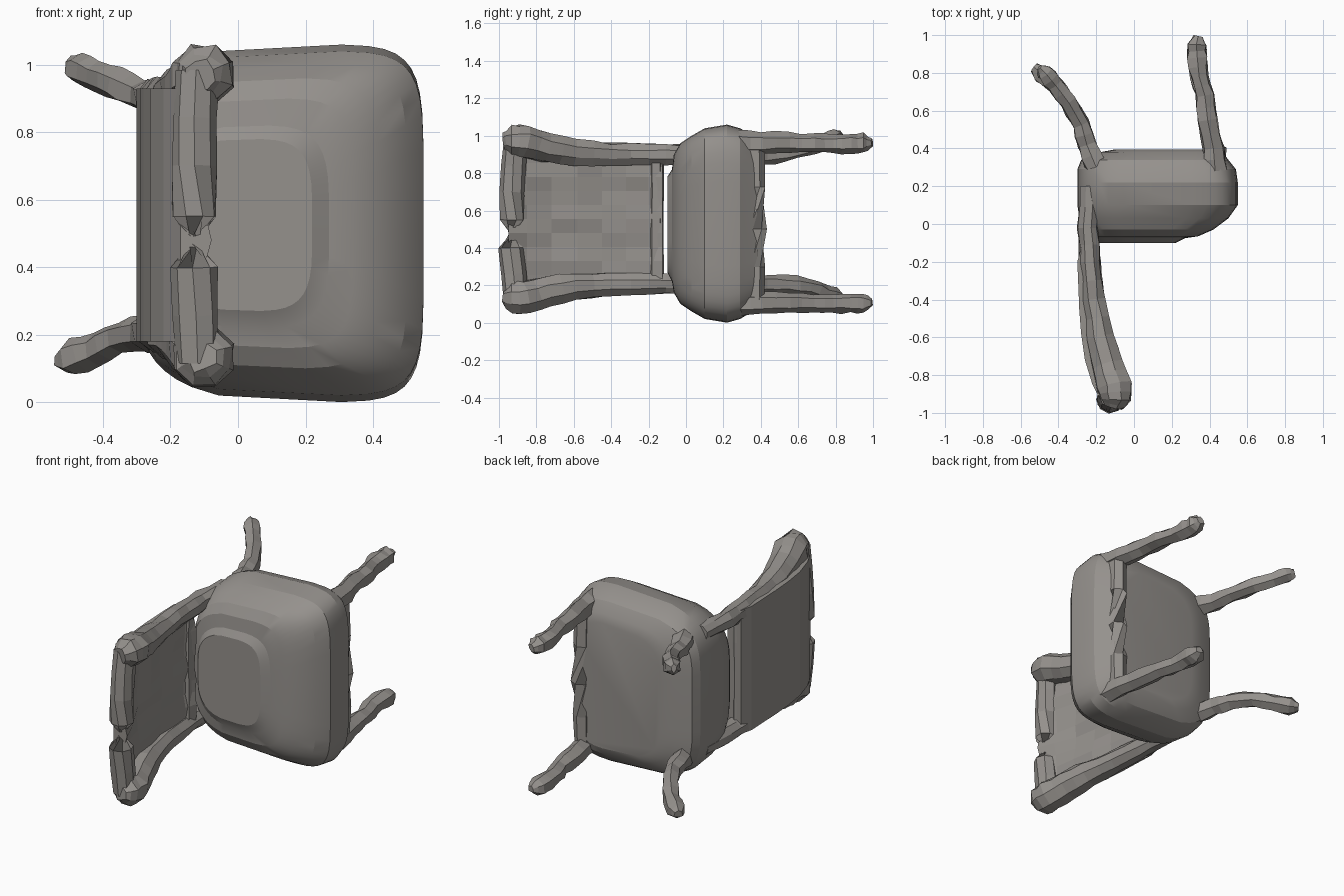
import bpy, bmesh, math, random
from mathutils import Vector

random.seed(4)
if "Cube" in bpy.data.objects:
    bpy.data.objects.remove(bpy.data.objects["Cube"])

COLOR = (0.30, 0.283, 0.265, 1)
stone = bpy.data.materials.new("warm grey")
stone.use_nodes = True
stone.diffuse_color = COLOR
stone.node_tree.nodes["Principled BSDF"].inputs["Base Color"].default_value = COLOR


def loft(name, rings, smooth=False):
    """Skin a list of equal point rings and cap both ends."""
    bm = bmesh.new()
    loops = [[bm.verts.new(p) for p in ring] for ring in rings]
    n = len(loops[0])
    for a, b in zip(loops, loops[1:]):
        for i in range(n):
            j = (i + 1) % n
            bm.faces.new((a[i], a[j], b[j], b[i]))
    bm.faces.new(loops[0])
    bm.faces.new(loops[-1])
    bmesh.ops.recalc_face_normals(bm, faces=bm.faces)
    mesh = bpy.data.meshes.new(name)
    bm.to_mesh(mesh)
    bm.free()
    mesh.materials.append(stone)
    obj = bpy.data.objects.new(name, mesh)
    bpy.context.collection.objects.link(obj)
    if smooth:
        bpy.ops.object.select_all(action='DESELECT')
        obj.select_set(True)
        bpy.context.view_layer.objects.active = obj
        bpy.ops.object.shade_smooth_by_angle(angle=math.radians(18))
    return obj


def tube(name, path, sides=6, rough=0.008):
    """Knobbly limb through points (x, y, z, radius)."""
    fine = []
    for a, b in zip(path, path[1:]):
        fine += [a, tuple((p + q) / 2 for p, q in zip(a, b))]
    fine.append(path[-1])
    pts = [Vector(p[:3]) for p in fine]
    rings = []
    for k, p in enumerate(pts):
        d = pts[min(k + 1, len(pts) - 1)] - pts[max(k - 1, 0)]
        q = d.to_track_quat('Z', 'Y')
        ring = []
        for i in range(sides):
            t = 2 * math.pi * (i + 0.5) / sides
            r = fine[k][3] + random.uniform(-rough, rough)
            ring.append(p + q @ Vector((r * math.cos(t), r * math.sin(t), 0)))
        rings.append(ring)
    return loft(name, rings)


def rounded(y, x0, x1, z0, z1, power, n=40):
    """Rounded rectangle at depth y, narrowing toward the backrest side."""
    ring = []
    for i in range(n):
        t = 2 * math.pi * (i + 0.5) / n
        c, s = math.cos(t), math.sin(t)
        u = math.copysign(abs(c) ** (2 / power), c)
        v = math.copysign(abs(s) ** (2 / power), s)
        v *= 1 - 0.2 * max(0, -u) ** 2
        ring.append(Vector(((x0 + x1) / 2 + u * (x1 - x0) / 2, y,
                            (z0 + z1) / 2 + v * (z1 - z0) / 2)))
    return ring


# Padded seat with a low raised cushion
seat = [(-0.10, -0.20, 0.22, 0.27, 0.78, 4), (-0.075, -0.22, 0.27, 0.22, 0.82, 4),
        (-0.065, -0.25, 0.34, 0.16, 0.90, 5), (-0.03, -0.27, 0.42, 0.10, 0.96, 5),
        (0.03, -0.29, 0.50, 0.06, 1.00, 6), (0.10, -0.30, 0.55, 0.02, 1.04, 6),
        (0.22, -0.30, 0.55, 0.00, 1.06, 6), (0.29, -0.30, 0.54, 0.02, 1.04, 6),
        (0.34, -0.28, 0.50, 0.05, 1.01, 6), (0.38, -0.18, 0.47, 0.10, 0.95, 6),
        (0.395, -0.10, 0.44, 0.14, 0.90, 6)]
loft("seat", [rounded(*s) for s in seat], smooth=True)

# Front rail under the seat
tube("seat_front_rail", [(0.43, 0.37, 0.10, 0.05), (0.44, 0.375, 0.5, 0.055),
                         (0.43, 0.37, 0.95, 0.05)], rough=0.004)

# Backrest panel, uneven on its seat side
sections = [(-0.125, -0.28, -0.20), (-0.2, -0.30, -0.215), (-0.32, -0.295, -0.21),
            (-0.45, -0.29, -0.20), (-0.58, -0.28, -0.185), (-0.72, -0.26, -0.165),
            (-0.85, -0.22, -0.13), (-0.95, -0.17, -0.09)]
levels = [0.18 + 0.75 * i / 10 for i in range(11)]
rings = []
for y, lo, hi in sections:
    rings.append([Vector((lo, y, z)) for z in levels] +
                 [Vector((hi + random.uniform(-0.012, 0.012), y, z)) for z in reversed(levels)])
loft("backrest_panel", rings)

# Backrest posts, swelling into knobs at the free ends: (y, x, rise, radius)
post = [(0.20, -0.235, 0.0, 0.055), (-0.02, -0.245, 0.0, 0.055), (-0.2, -0.235, 0.0, 0.058),
        (-0.4, -0.215, 0.0, 0.062), (-0.6, -0.18, 0.01, 0.075), (-0.75, -0.14, 0.035, 0.085),
        (-0.86, -0.105, 0.07, 0.095), (-0.93, -0.10, 0.075, 0.085), (-0.97, -0.11, 0.07, 0.045)]
for side, base, sign in (("upper", 0.90, 1), ("lower", 0.205, -1)):
    tube(side + "_backrest_post",
         [(x, y, base + sign * rise, r) for y, x, rise, r in post], sides=8)

# Rails closing the panel at both ends
tube("backrest_end_rail", [(-0.12, -0.91, 0.12, 0.065), (-0.13, -0.935, 0.4, 0.068),
                           (-0.13, -0.93, 0.7, 0.065), (-0.12, -0.91, 0.98, 0.065)], sides=8, rough=0.004)
tube("backrest_inner_rail", [(-0.24, -0.16, 0.2, 0.042), (-0.24, -0.16, 0.55, 0.04),
                             (-0.24, -0.16, 0.9, 0.042)], rough=0.004)

# Front legs: (x, y, radius)
front = [(0.43, 0.28, 0.065), (0.42, 0.40, 0.062), (0.39, 0.55, 0.055), (0.375, 0.68, 0.052),
         (0.345, 0.78, 0.05), (0.335, 0.88, 0.055), (0.33, 0.95, 0.055), (0.34, 0.995, 0.022)]
for side, z in (("upper", 0.96), ("lower", 0.105)):
    tube(side + "_front_leg", [(x, y, z, r) for x, y, r in front])

# Splayed rear legs
tube("upper_rear_leg", [(-0.2, 0.30, 0.90, 0.06), (-0.25, 0.42, 0.895, 0.055),
                        (-0.28, 0.53, 0.91, 0.05), (-0.35, 0.65, 0.94, 0.05),
                        (-0.42, 0.74, 0.965, 0.045), (-0.47, 0.80, 0.99, 0.05),
                        (-0.50, 0.83, 1.0, 0.022)])
tube("lower_rear_leg", [(-0.2, 0.30, 0.19, 0.06), (-0.25, 0.42, 0.205, 0.055),
                        (-0.28, 0.53, 0.205, 0.05), (-0.35, 0.65, 0.19, 0.05),
                        (-0.42, 0.74, 0.155, 0.045), (-0.49, 0.80, 0.13, 0.055),
                        (-0.53, 0.83, 0.125, 0.025)])
